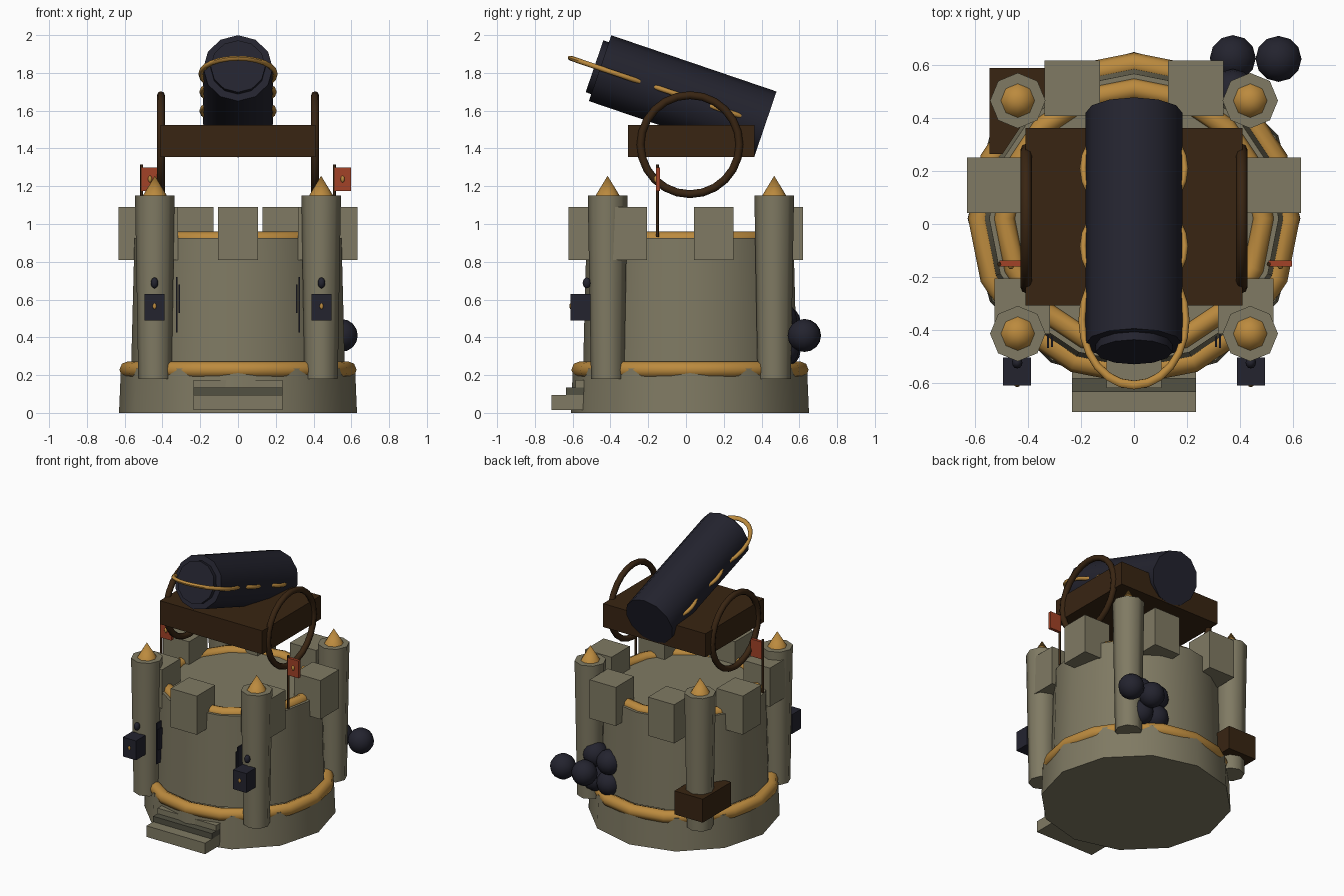
import bpy, math

if "Cube" in bpy.data.objects:
    bpy.data.objects.remove(bpy.data.objects["Cube"])

CY = 0.021  # centre of the round keep in y


def mat(name, rgb):
    m = bpy.data.materials.new(name)
    m.diffuse_color = (*rgb, 1)
    m.use_nodes = True
    m.node_tree.nodes["Principled BSDF"].inputs["Base Color"].default_value = m.diffuse_color
    return m


STONE = mat("stone", (0.215, 0.195, 0.125))
DARK_STONE = mat("dark_stone", (0.085, 0.082, 0.055))
GOLD = mat("gold", (0.50, 0.255, 0.048))
WOOD = mat("dark_wood", (0.040, 0.018, 0.006))
IRON = mat("iron", (0.017, 0.017, 0.028))
RED = mat("red_cloth", (0.36, 0.055, 0.020))


def finish(name, m, smooth=True):
    o = bpy.context.object
    o.name = name
    o.data.materials.append(m)
    bpy.ops.object.transform_apply(location=False, rotation=False, scale=True)
    if smooth:
        bpy.ops.object.shade_smooth_by_angle(angle=math.radians(50))
    return o


def box(name, m, x0, x1, y0, y1, z0, z1):
    bpy.ops.mesh.primitive_cube_add(
        size=1, location=((x0 + x1) / 2, (y0 + y1) / 2, (z0 + z1) / 2))
    bpy.context.object.scale = (x1 - x0, y1 - y0, z1 - z0)
    return finish(name, m, False)


def cone(name, m, n, r0, r1, x, y, z0, z1):
    bpy.ops.mesh.primitive_cone_add(vertices=n, radius1=r0, radius2=r1, depth=z1 - z0,
                                    location=(x, y, (z0 + z1) / 2))
    return finish(name, m)


def torus(name, m, R, r, loc, rot=(0, 0, 0), n=16, k=8, sy=1):
    bpy.ops.mesh.primitive_torus_add(major_radius=R, minor_radius=r, major_segments=n,
                                     minor_segments=k, location=loc, rotation=rot)
    bpy.context.object.scale = (1, sy, 1)
    return finish(name, m)


def ball(name, m, r, loc, scale=(1, 1, 1)):
    bpy.ops.mesh.primitive_uv_sphere_add(segments=12, ring_count=8, radius=r, location=loc)
    bpy.context.object.scale = scale
    return finish(name, m)


# Keep: base, wall and gold trims
cone("base", STONE, 12, 0.63, 0.62, 0, CY, 0, 0.235)
torus("base_trim", GOLD, 0.583, 0.045, (0, CY, 0.228))
cone("wall", STONE, 16, 0.565, 0.548, 0, CY, 0.27, 0.925)
torus("wall_trim", GOLD, 0.49, 0.042, (0, CY, 0.918))

# Seven battlements around the rim
for i in range(7):
    a = -math.pi / 2 + i * math.tau / 7
    x, y = 0.54 * math.cos(a), CY + 0.005 + 0.542 * math.sin(a)
    box("battlement", STONE, x - .105, x + .105, y - .105, y + .105, 0.81, 1.09)

# Corner turrets with gold tips
for sx in (-1, 1):
    for y in (-0.415, 0.467):
        cone("turret", STONE, 8, 0.088, 0.105, 0.44 * sx, y, 0.18, 1.15)
        cone("turret_tip", GOLD, 8, 0.064, 0, 0.44 * sx, y, 1.15, 1.255)

# Front steps
box("lower_step", STONE, -.235, .235, -.712, -.53, .015, .095)
box("middle_step", DARK_STONE, -.235, .235, -.635, -.53, .095, .135)
box("upper_step", STONE, -.235, .235, -.585, -.50, .135, .175)

for sx in (-1, 1):
    # Lanterns on the front turrets
    x = 0.442 * sx
    box("lantern", IRON, x - .053, x + .053, -.612, -.505, .49, .63)
    ball("lantern_light", GOLD, 0.012, (x, -.612, .565), (.8, .4, 1.3))
    ball("lantern_knob", IRON, 0.022, (x, -.525, .688), (.9, 1, 1.3))
    # Thin iron slits beside the turrets
    box("long_slit", IRON, .325 * sx - .004, .325 * sx + .004, -.47, -.41, .425, .72)
    box("short_slit", IRON, .31 * sx - .004, .31 * sx + .004, -.465, -.42, .53, .68)
    # Flags, both flying toward +x
    p = 0.51 * sx
    cone("flag_pole", WOOD, 8, 0.008, 0.008, p, -.152, .93, 1.315)
    box("flag", RED, p, p + .088, -.16, -.138, 1.175, 1.3)
    ball("flag_emblem", GOLD, 0.012, (p + .044, -.16, 1.238), (.9, .9, 1.5))
    # Carriage wheels
    torus("wheel", WOOD, 0.262, 0.021, (0.408 * sx, CY, 1.42), (0, math.pi / 2, 0), 24, 8)

# Gun carriage
box("carriage", WOOD, -.41, .41, -.308, .363, 1.355, 1.525)

# Tilted cannon barrel with a muzzle plug
TILT = math.radians(18.8)


def axis_point(y):
    return (0, y, 1.825 - (y + 0.455) * math.tan(TILT))


def barrel_part(name, r, length, y):
    bpy.ops.mesh.primitive_cylinder_add(vertices=12, radius=r, depth=length, location=axis_point(y),
                                        rotation=(math.pi / 2 - TILT, 0, 0))
    finish(name, IRON)


barrel_part("barrel", 0.184, 0.924, -0.0175)
barrel_part("muzzle", 0.145, 0.10, -0.437)

# Gold hoops lying along the barrel
for y, R, sy in ((-0.365, 0.197, 1.31), (-0.085, 0.192, 1), (0.21, 0.192, 1)):
    torus("barrel_hoop", GOLD, R, 0.0135, axis_point(y), (-TILT, 0, 0), 24, 8, sy)

# Wooden crate around the back left turret
box("crate", WOOD, -.547, -.32, .265, .59, .28, .45)

# Pile of cannonballs at the back right
for loc in ((.547, .625, .41), (.374, .628, .41), (.374, .50, .50),
            (.25, .52, .48), (.25, .52, .33), (.37, .51, .33)):
    ball("cannonball", IRON, 0.087, loc)
